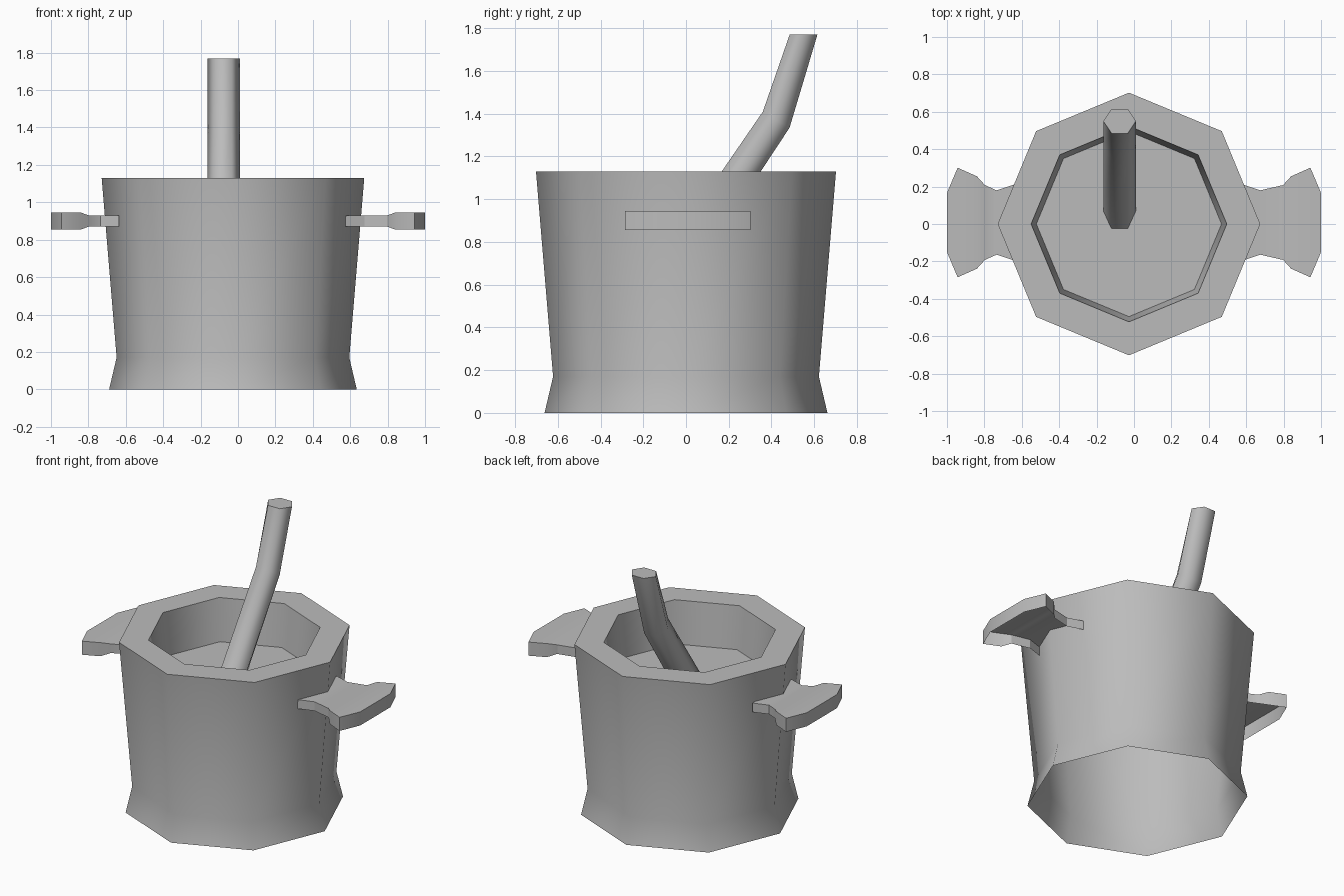
import bpy, bmesh, math

cube = bpy.data.objects.get("Cube")
if cube:
    bpy.data.objects.remove(cube)

grey = bpy.data.materials.new("plain grey")
grey.use_nodes = True
colour = (0.5, 0.5, 0.5, 1)
grey.diffuse_color = colour
grey.node_tree.nodes["Principled BSDF"].inputs["Base Color"].default_value = colour


def finish(bm, name, angle):
    mesh = bpy.data.meshes.new(name)
    bm.to_mesh(mesh)
    bm.free()
    mesh.materials.append(grey)
    obj = bpy.data.objects.new(name, mesh)
    bpy.context.collection.objects.link(obj)
    bpy.ops.object.select_all(action='DESELECT')
    obj.select_set(True)
    bpy.context.view_layer.objects.active = obj
    bpy.ops.object.shade_smooth_by_angle(angle=math.radians(angle))
    return obj


def bridge(bm, a, b):
    n = len(a)
    for i in range(n):
        j = (i + 1) % n
        bm.faces.new((a[i], a[j], b[j], b[i]))


# Pot: octagonal shell, open underneath, with a shallow well in the top
CX, FLOOR = -0.027, 0.85
profile = [(0.662, 0), (0.622, 0.17), (0.702, 1.13), (0.523, 1.13), (0.495, FLOOR)]
bm = bmesh.new()
rings = []
for r, z in profile:
    rings.append([bm.verts.new((CX + r * math.cos(k * math.pi / 4),
                                r * math.sin(k * math.pi / 4), z)) for k in range(8)])
for a, b in zip(rings, rings[1:]):
    bridge(bm, a, b)
bm.faces.new(rings[-1])
finish(bm, "pot", 60)

# Stirring stick: bent hexagonal rod, each ring is (y, z, half depth, tilt)
bm = bmesh.new()
rings = []
for y, z, dy, dz in [(0.07, FLOOR, 0.095, 0), (0.422, 1.372, 0.0625, -0.0375),
                     (0.55, 1.77, 0.065, 0)]:
    ring = []
    for k in range(6):
        t = k * math.pi / 3
        s = math.sin(t) / math.sin(math.pi / 3)
        ring.append(bm.verts.new((-0.077 + 0.087 * math.cos(t), y + dy * s, z + dz * s)))
    rings.append(ring)
for a, b in zip(rings, rings[1:]):
    bridge(bm, a, b)
bm.faces.new(rings[-1])
finish(bm, "stirring_stick", 70)


# Handles: flared shells, open underneath, each row is (x, half width, half height)
def handle(name, side, root):
    rows = [(root, 0.205, 0.03), (root + 0.1, 0.172, 0.03), (0.797, 0.2, 0.03),
            (0.84, 0.247, 0.045), (0.943, 0.293, 0.045), (1.0, 0.158, 0.045)]
    bm = bmesh.new()
    grid = [[bm.verts.new((side * x, 0.008 + sy * w, 0.9 + sz * h))
             for sy, sz in ((-1, -1), (-1, 1), (1, 1), (1, -1))] for x, w, h in rows]
    for a, b in zip(grid, grid[1:]):
        for i in range(3):
            face = (a[i], b[i], b[i + 1], a[i + 1])
            bm.faces.new(face if side > 0 else face[::-1])
    end = grid[-1]
    bm.faces.new(end[::-1] if side > 0 else end)
    bmesh.ops.recalc_face_normals(bm, faces=bm.faces)
    top = max(bm.faces, key=lambda f: f.calc_center_median().z)
    if top.normal.z < 0:
        bmesh.ops.reverse_faces(bm, faces=bm.faces)
    finish(bm, name, 30)


handle("left_handle", 1, 0.575)
handle("right_handle", -1, 0.635)
